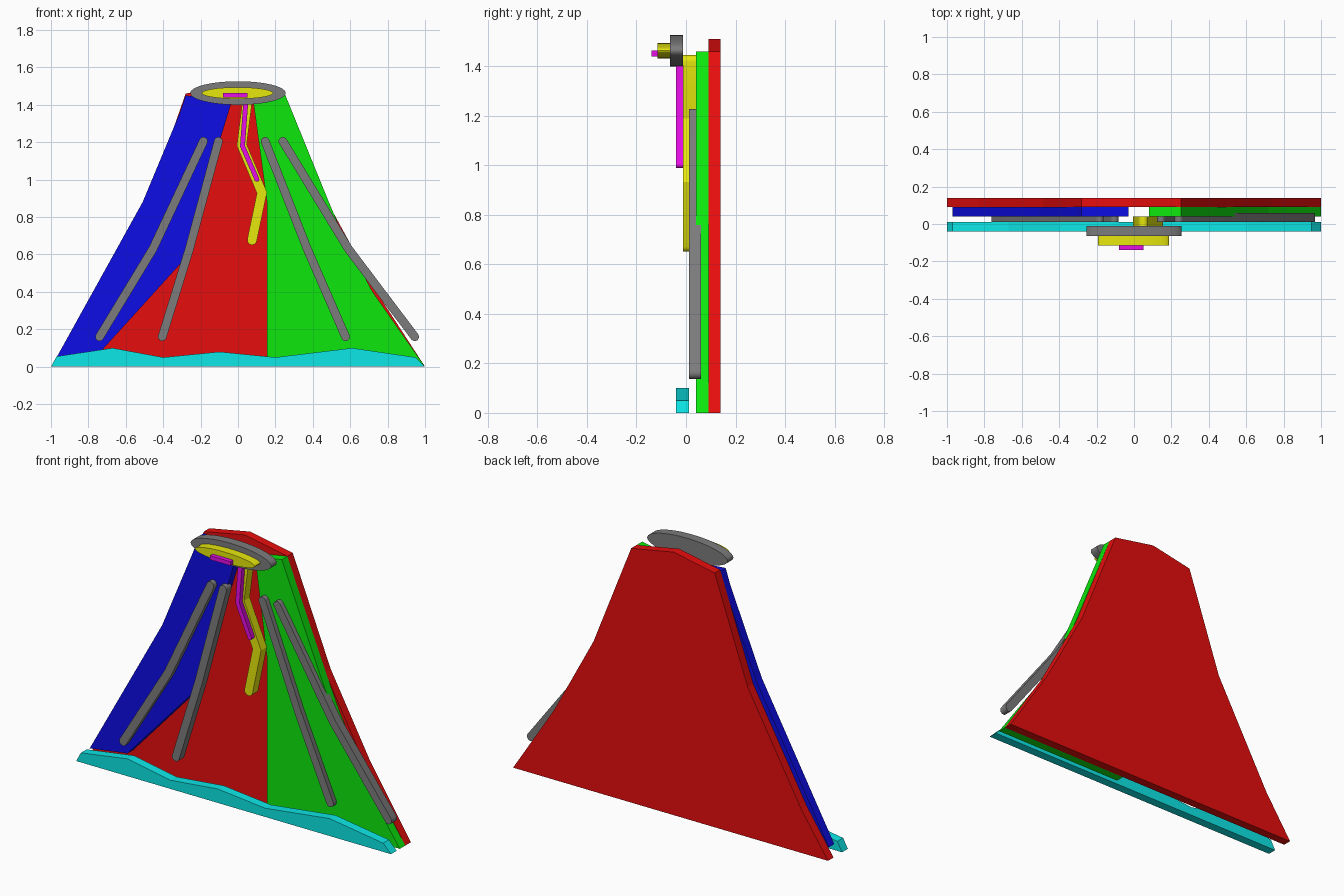
import bpy, bmesh, math
from mathutils import Vector

if "Cube" in bpy.data.objects:
    bpy.data.objects.remove(bpy.data.objects["Cube"])


def material(name, rgb):
    m = bpy.data.materials.new(name)
    m.diffuse_color = (*rgb, 1)
    m.use_nodes = True
    m.node_tree.nodes["Principled BSDF"].inputs["Base Color"].default_value = m.diffuse_color
    return m


HI, LO = 0.8, 0.004
RED = material("red", (HI, LO, LO))
GREEN = material("green", (LO, HI, LO))
BLUE = material("blue", (LO, LO, HI))
CYAN = material("cyan", (LO, HI, HI))
YELLOW = material("yellow", (HI, HI, LO))
MAGENTA = material("magenta", (HI, LO, HI))
GREY = material("grey", (0.2, 0.2, 0.2))


def plate(name, outline, y0, y1, mat, smooth=False):
    """Extrude an (x, z) outline from y0 to y1."""
    bm = bmesh.new()
    face = bm.faces.new([bm.verts.new((x, y0, z)) for x, z in outline])
    ext = bmesh.ops.extrude_face_region(bm, geom=[face])
    for v in ext["geom"]:
        if isinstance(v, bmesh.types.BMVert):
            v.co.y = y1
    bmesh.ops.recalc_face_normals(bm, faces=bm.faces)
    mesh = bpy.data.meshes.new(name)
    bm.to_mesh(mesh)
    bm.free()
    mesh.materials.append(mat)
    ob = bpy.data.objects.new(name, mesh)
    bpy.context.collection.objects.link(ob)
    if smooth:
        bpy.ops.object.select_all(action='DESELECT')
        ob.select_set(True)
        bpy.context.view_layer.objects.active = ob
        bpy.ops.object.shade_smooth_by_angle(angle=math.radians(30))
    return ob


def ellipse(cx, cz, rx, rz, n=64):
    return [(cx + rx * math.cos(i * math.tau / n), cz + rz * math.sin(i * math.tau / n))
            for i in range(n)]


def stroke(points, r, caps=8):
    """Outline of a path with mitred bends and round ends."""
    p = [Vector(q) for q in points]
    dirs = [(b - a).normalized() for a, b in zip(p, p[1:])]
    normal = lambda d: Vector((-d.y, d.x))
    left, right = [], []
    for i in range(1, len(p) - 1):
        n = (normal(dirs[i - 1]) + normal(dirs[i])).normalized()
        off = n * (r / n.dot(normal(dirs[i])))
        left.append(p[i] + off)
        right.append(p[i] - off)

    def cap(c, d):
        # half circle swept from the left side to the right side of direction d
        return [c + r * (normal(d) * math.cos(t) + d * math.sin(t))
                for t in (math.pi * k / caps for k in range(caps + 1))]

    return left + cap(p[-1], dirs[-1]) + right[::-1] + cap(p[0], -dirs[0])


# Mountain body and its two flank layers
plate("mountain_back", [(-1, 0), (1, 0), (0.74, 0.40), (0.49, 0.86), (0.25, 1.46),
                        (-0.02, 1.51), (-0.28, 1.46), (-0.49, 0.86), (-0.83, 0.25)],
      0.09, 0.14, RED)
plate("left_flank", [(-0.97, 0.05), (-0.73, 0.085), (-0.29, 0.57), (-0.10, 1.20),
                     (-0.03, 1.43), (-0.28, 1.45), (-0.31, 1.36), (-0.51, 0.88)],
      0.04, 0.09, BLUE)
plate("right_flank", [(0.155, 0), (1, 0), (0.72, 0.40), (0.59, 0.64), (0.49, 0.87),
                      (0.25, 1.46), (0.08, 1.43), (0.155, 0.88)],
      0.04, 0.09, GREEN)

# Wavy ground strip
plate("ground_strip", [(-1, 0), (1, 0), (0.95, 0.05), (0.61, 0.10), (0.20, 0.05),
                       (-0.10, 0.08), (-0.40, 0.05), (-0.67, 0.10), (-0.97, 0.055)],
      -0.04, 0.012, CYAN)

# Ridges running down the slopes: x at top, bend and foot
for i, (xt, xm, xb) in enumerate([(-0.185, -0.455, -0.74), (-0.105, -0.26, -0.405),
                                  (0.145, 0.37, 0.575), (0.24, 0.59, 0.945)]):
    plate(f"ridge_{i + 1}", stroke([(xt, 1.205), (xm, 0.63), (xb, 0.16)], 0.023),
          0.012, 0.06, GREY, True)

# Lava streams
plate("lava_stream", stroke([(0.05, 1.42), (0.02, 1.185), (0.128, 0.93), (0.075, 0.677)], 0.026),
      -0.012, 0.04, YELLOW, True)
plate("lava_core", stroke([(0.042, 1.42), (0.024, 1.18), (0.101, 1.002)], 0.013),
      -0.04, -0.012, MAGENTA, True)

# Crater
plate("crater_rim", ellipse(0, 1.463, 0.255, 0.063), -0.065, -0.012, GREY, True)
plate("crater_lava", ellipse(-0.003, 1.463, 0.19, 0.031), -0.115, -0.065, YELLOW, True)
plate("crater_glow", [(-0.08, 1.44), (0.05, 1.44), (0.05, 1.463), (-0.08, 1.463)],
      -0.14, -0.115, MAGENTA)
